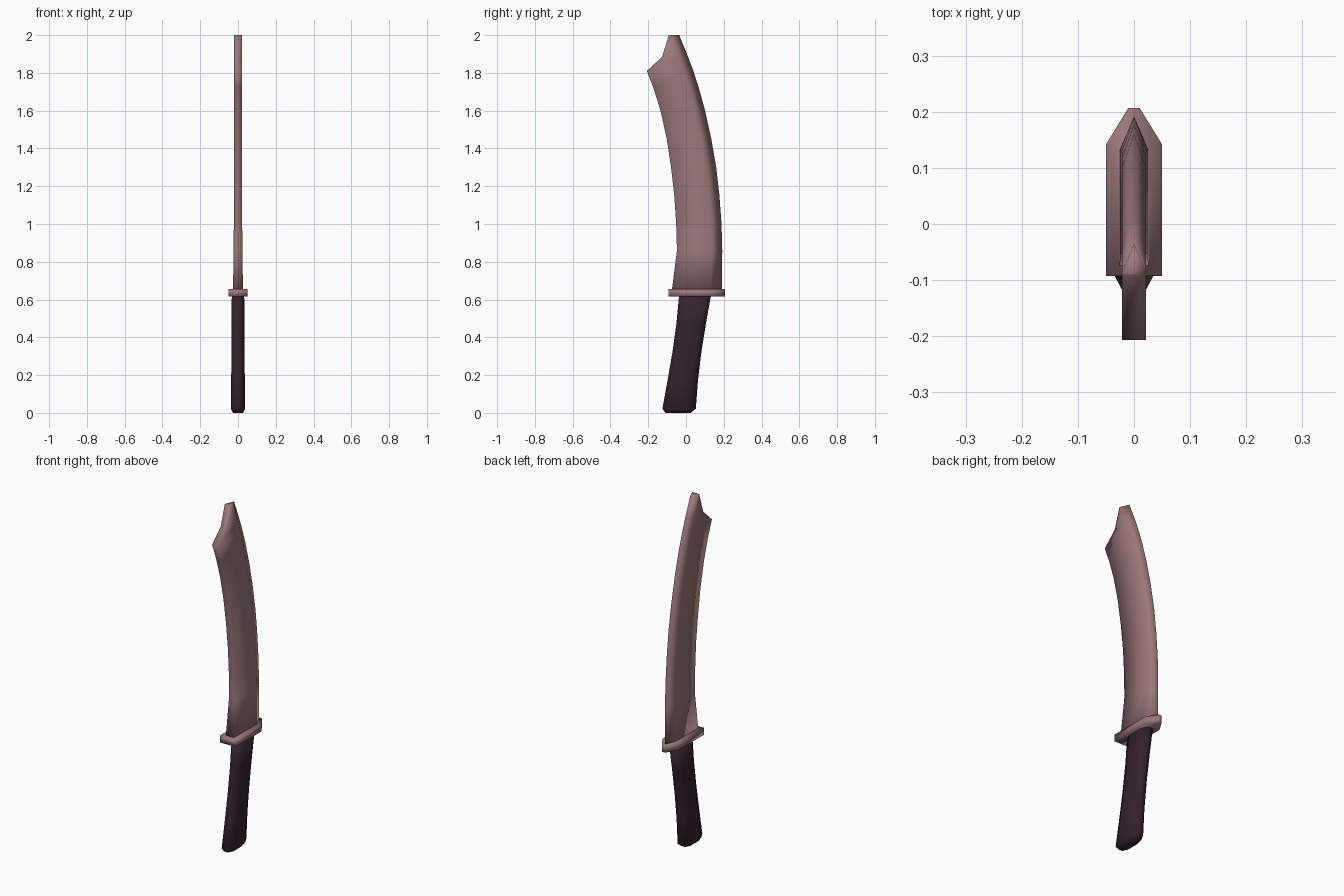
import bpy, bmesh

if "Cube" in bpy.data.objects:
    bpy.data.objects.remove(bpy.data.objects["Cube"])


def material(name, rgb):
    m = bpy.data.materials.new(name)
    m.diffuse_color = (*rgb, 1)
    m.use_nodes = True
    m.node_tree.nodes["Principled BSDF"].inputs["Base Color"].default_value = m.diffuse_color
    return m


def loft(name, rings, mat):
    """Skin closed rings of points and cap both ends."""
    bm = bmesh.new()
    loops = [[bm.verts.new(p) for p in ring] for ring in rings]
    n = len(loops[0])
    for a, b in zip(loops, loops[1:]):
        for i in range(n):
            j = (i + 1) % n
            bm.faces.new((a[i], a[j], b[j], b[i]))
    bm.faces.new(loops[0][::-1])
    bm.faces.new(loops[-1])
    bmesh.ops.recalc_face_normals(bm, faces=bm.faces)
    for f in bm.faces:
        f.smooth = True
    me = bpy.data.meshes.new(name)
    bm.to_mesh(me)
    bm.free()
    me.materials.append(mat)
    ob = bpy.data.objects.new(name, me)
    bpy.context.collection.objects.link(ob)
    return ob


steel = material("dusky_steel", (0.33, 0.19, 0.195))
grip = material("dark_grip", (0.032, 0.016, 0.024))

# Blade: flat spine at -y, bevelled to a cutting edge at +y
# z, spine y, edge y, half thickness, bevel width
blade = [
    (0.64, -0.076, 0.190, 0.026, 0.058),
    (0.86, -0.048, 0.192, 0.024, 0.058),
    (1.00, -0.052, 0.188, 0.022, 0.058),
    (1.15, -0.062, 0.177, 0.021, 0.058),
    (1.30, -0.079, 0.160, 0.021, 0.058),
    (1.45, -0.102, 0.134, 0.021, 0.058),
    (1.60, -0.135, 0.101, 0.021, 0.057),
    (1.72, -0.172, 0.068, 0.021, 0.056),
    (1.81, -0.207, 0.039, 0.021, 0.055),
    (1.885, -0.127, 0.011, 0.021, 0.053),
    (2.00, -0.091, -0.036, 0.021, 0.050),
]
loft("blade", [[(-t, s, z), (t, s, z), (t, e - b, z), (0, e, z), (-t, e - b, z)]
               for z, s, e, t, b in blade], steel)

# Guard: plate narrowing to a blunt nose at +y
outline = [(-0.05, -0.093), (0.05, -0.093), (0.05, 0.142),
           (0.01, 0.207), (-0.01, 0.207), (-0.05, 0.142)]
loft("guard", [[(x, y, z) for x, y in outline] for z in (0.615, 0.655)], steel)

# Handle: curved octagonal grip with a chamfered butt
# z, front y, back y, half thickness
handle = [
    (0.00, -0.108, 0.025, 0.026),
    (0.022, -0.125, 0.052, 0.038),
    (0.17, -0.098, 0.063, 0.036),
    (0.32, -0.072, 0.081, 0.035),
    (0.47, -0.051, 0.105, 0.034),
    (0.62, -0.037, 0.132, 0.033),
]
rings = []
for z, f, b, t in handle:
    c, k = 0.45 * t, 0.22 * (b - f)
    rings.append([(-c, f, z), (c, f, z), (t, f + k, z), (t, b - k, z),
                  (c, b, z), (-c, b, z), (-t, b - k, z), (-t, f + k, z)])
loft("handle", rings, grip)
